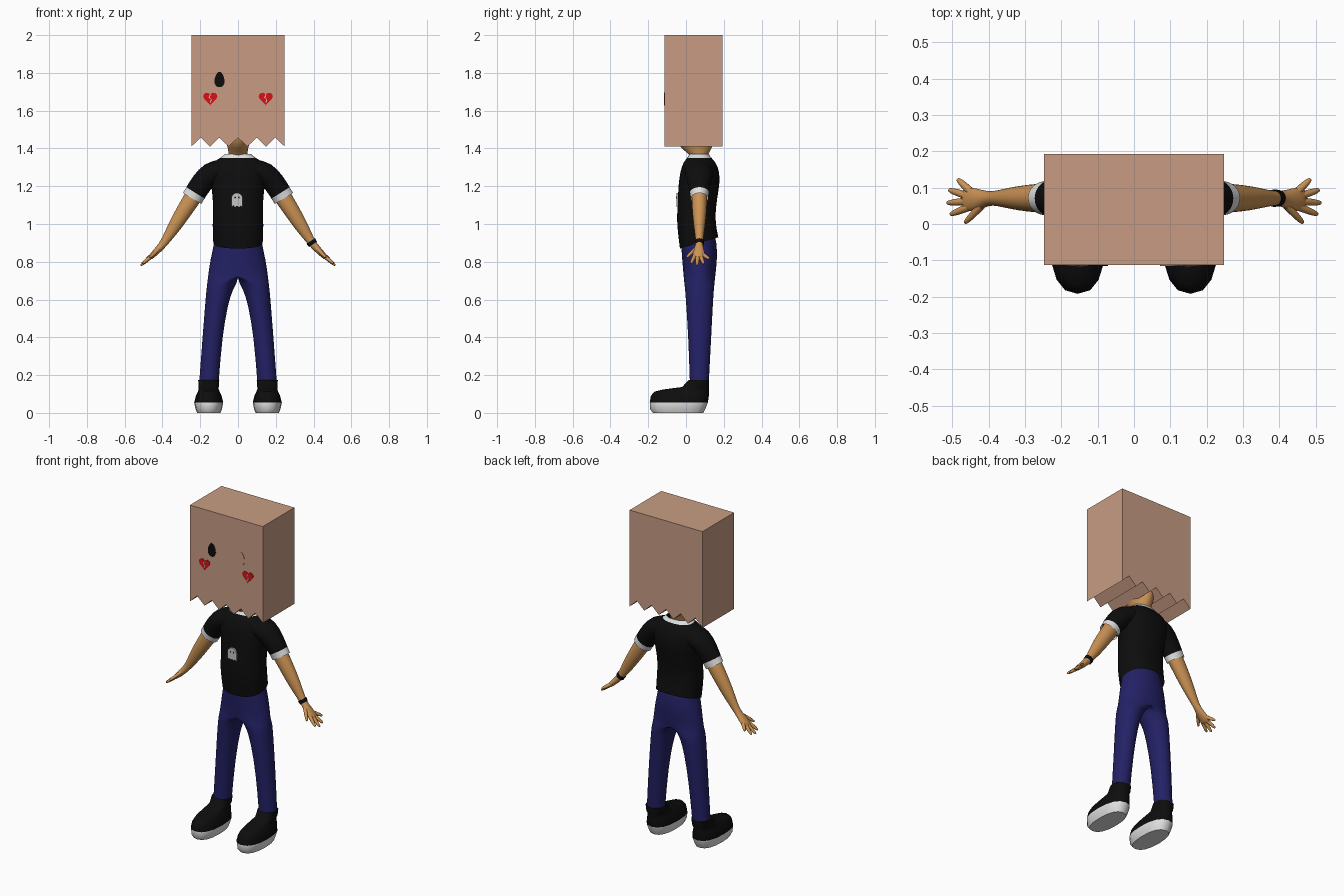
import bpy, bmesh, math
from mathutils import Vector

if "Cube" in bpy.data.objects:
    bpy.data.objects.remove(bpy.data.objects["Cube"])


def material(name, r, g, b):
    m = bpy.data.materials.new(name)
    m.diffuse_color = (r, g, b, 1)
    m.use_nodes = True
    m.node_tree.nodes["Principled BSDF"].inputs["Base Color"].default_value = m.diffuse_color
    return m


PAPER = material("paper", 0.58, 0.335, 0.23)
SKIN = material("skin", 0.60, 0.29, 0.09)
BLACK = material("black", 0.004, 0.004, 0.004)
NAVY = material("navy", 0.017, 0.015, 0.13)
WHITE = material("white", 0.75, 0.75, 0.75)
GREY = material("pale grey", 0.55, 0.55, 0.55)
RED = material("red", 0.68, 0.006, 0.008)


def finish(name, bm, mats, mirror=False, subsurf=0, angle=50):
    bmesh.ops.recalc_face_normals(bm, faces=bm.faces)
    me = bpy.data.meshes.new(name)
    bm.to_mesh(me)
    bm.free()
    for m in mats:
        me.materials.append(m)
    ob = bpy.data.objects.new(name, me)
    bpy.context.collection.objects.link(ob)
    bpy.ops.object.select_all(action='DESELECT')
    ob.select_set(True)
    bpy.context.view_layer.objects.active = ob
    bpy.ops.object.shade_smooth_by_angle(angle=math.radians(angle))
    if mirror:
        ob.modifiers.new("mirror", 'MIRROR')
    if subsurf:
        s = ob.modifiers.new("smooth", 'SUBSURF')
        s.levels = s.render_levels = subsurf
    return ob


def loft(name, rings, mats, seg_mat=None, caps=(False, False), **kw):
    """Skin a list of rings; seg_mat gives the material index per segment."""
    seg_mat = seg_mat or [0] * (len(rings) - 1)
    bm = bmesh.new()
    rows = [[bm.verts.new(p) for p in r] for r in rings]
    n = len(rows[0])
    for i in range(len(rows) - 1):
        for j in range(n):
            k = (j + 1) % n
            quad = [rows[i][j], rows[i][k], rows[i + 1][k], rows[i + 1][j]]
            if all(abs(v.co.x) < 1e-6 for v in quad):
                continue        # hidden wall on the mirror plane
            bm.faces.new(quad).material_index = seg_mat[i]
    for use, row, m in ((caps[0], rows[0], seg_mat[0]), (caps[1], rows[-1], seg_mat[-1])):
        if use:
            bm.faces.new(row).material_index = m
    return finish(name, bm, mats, **kw)


def flat_ring(z, cx, rx, y0, y1, k=0, tilt=0, p=2.0, n=24):
    """Horizontal ring; k=1 gives a half ellipse closed on x=0, tilt raises the back."""
    pts = []
    for i in range(n):
        a = 2 * math.pi * i / n
        c, s = [math.copysign(abs(v) ** (2 / p), v) if abs(v) > 1e-9 else 0.0
                for v in (math.cos(a), math.sin(a))]
        x = (1 - k) * (cx + rx * c) + k * rx * max(0, c)
        pts.append((x, (y0 + y1) / 2 + (y1 - y0) / 2 * s, z + tilt * s))
    return pts


def limb(points, n=16):
    """Rings along a path of (x, y, z, radius in y, radius across)."""
    out = []
    for i, (x, y, z, ry, rt) in enumerate(points):
        a, b = points[max(i - 1, 0)], points[min(i + 1, len(points) - 1)]
        t = (Vector(b[:3]) - Vector(a[:3])).normalized()
        v = t.cross(Vector((0, 1, 0))).normalized()
        u = v.cross(t)
        out.append([Vector((x, y, z)) + u * ry * math.cos(w) + v * rt * math.sin(w)
                    for w in (2 * math.pi * j / n for j in range(n))])
    return out


def plate(name, pts, y, depth, mat):
    """Outline in x, z extruded backwards from y."""
    bm = bmesh.new()
    f = bm.faces.new([bm.verts.new((x, y, z)) for x, z in pts])
    r = bmesh.ops.extrude_face_region(bm, geom=[f])
    bmesh.ops.translate(bm, vec=(0, depth, 0),
                        verts=[g for g in r['geom'] if isinstance(g, bmesh.types.BMVert)])
    return finish(name, bm, [mat], angle=20)


# paper bag with a zigzag lower edge
zig = [(-0.247 + 0.0494 * i, 1.41 if i % 2 == 0 else 1.457) for i in range(11)]
plate("paper_bag", [(-0.247, 2.0)] + zig + [(0.247, 2.0)], -0.113, 0.306, PAPER)

# egg-shaped eyes and split hearts
turn = [2 * math.pi * i / 24 for i in range(24)]
for side, mat in ((-1, BLACK), (1, PAPER)):
    cx = 0.098 * side
    plate("eye", [(cx + (0.026 - 0.006 * math.sin(a)) * math.cos(a), 1.765 + 0.041 * math.sin(a))
                  for a in turn], -0.115, 0.004, mat)
    hx = 0.147 * side
    plate("heart", [(hx + 0.0375 * math.sin(a) ** 3,
                     1.667 + 0.0024 * (13 * math.cos(a) - 5 * math.cos(2 * a)
                                       - 2 * math.cos(3 * a) - math.cos(4 * a))) for a in turn],
          -0.116, 0.005, RED)
    crack = [(0, 1.682), (-0.006, 1.668), (0.006, 1.660), (0, 1.642)]
    plate("heart_crack", [(hx - 0.0025 + x, z) for x, z in crack]
          + [(hx + 0.0025 + x, z) for x, z in reversed(crack)], -0.1175, 0.004, WHITE)

# neck and jaw running up into the bag
loft("neck", [flat_ring(1.33, 0, 0.05, 0.03, 0.11), flat_ring(1.36, 0, 0.047, 0.028, 0.112),
              flat_ring(1.405, 0, 0.055, -0.03, 0.14), flat_ring(1.44, 0, 0.065, -0.06, 0.15),
              flat_ring(1.55, 0, 0.08, -0.07, 0.16)], [SKIN], caps=(False, True), subsurf=1)

# shirt body with white collar
body = [(0.90, 0.132, -0.033, 0.172), (1.00, 0.137, -0.050, 0.157), (1.07, 0.131, -0.047, 0.157),
        (1.15, 0.136, -0.043, 0.168), (1.22, 0.145, -0.040, 0.180), (1.28, 0.152, -0.030, 0.177),
        (1.325, 0.142, -0.016, 0.160), (1.352, 0.088, 0.008, 0.132), (1.370, 0.072, 0.018, 0.122)]
loft("shirt", [flat_ring(z, 0, r, a, b, tilt=0.03 if z == 0.90 else 0, p=2.3)
               for z, r, a, b in body], [BLACK, WHITE], [0] * 7 + [1], subsurf=1)

# sleeves with white hems
loft("sleeves", limb([(0.08, 0.07, 1.285, 0.08, 0.06), (0.145, 0.07, 1.272, 0.078, 0.064),
                      (0.195, 0.07, 1.215, 0.062, 0.060), (0.228, 0.071, 1.160, 0.051, 0.058),
                      (0.243, 0.071, 1.135, 0.048, 0.058)]),
     [BLACK, WHITE], [0, 0, 0, 1], mirror=True, subsurf=1)

# bare arms with palms
loft("arms", limb([(0.215, 0.071, 1.18, 0.042, 0.048), (0.243, 0.071, 1.135, 0.042, 0.047),
                   (0.285, 0.071, 1.07, 0.039, 0.043), (0.335, 0.071, 0.99, 0.031, 0.037),
                   (0.375, 0.071, 0.925, 0.021, 0.025), (0.403, 0.07, 0.885, 0.019, 0.020),
                   (0.432, 0.067, 0.855, 0.032, 0.018), (0.462, 0.068, 0.825, 0.034, 0.014),
                   (0.470, 0.068, 0.817, 0.026, 0.009)]),
     [SKIN], caps=(False, True), mirror=True, subsurf=1)

# spread fingers: base and tip
fingers = {"thumbs": ((0.420, 0.050, 0.868), (0.466, 0.002, 0.822)),
           "index_fingers": ((0.455, 0.046, 0.832), (0.506, 0.026, 0.790)),
           "middle_fingers": ((0.460, 0.062, 0.828), (0.515, 0.058, 0.780)),
           "ring_fingers": ((0.460, 0.078, 0.828), (0.510, 0.094, 0.788)),
           "little_fingers": ((0.450, 0.090, 0.838), (0.486, 0.124, 0.815))}
for name, (a, b) in fingers.items():
    a, b = Vector(a), Vector(b)
    loft(name, limb([(*a.lerp(b, t), r, r) for t, r in
                     ((0, 0.012), (0.5, 0.011), (0.9, 0.008), (1, 0.004))], 8),
         [SKIN], caps=(False, True), mirror=True, subsurf=1)

# wristband on one arm
loft("wristband", limb([(0.385, 0.071, 0.910, 0.024, 0.027), (0.397, 0.071, 0.892, 0.023, 0.025)]),
     [BLACK], caps=(True, True))

# trousers: half of the hips and one leg, mirrored
legs = [(0.96, 0, 0.118, -0.020, 0.145, 1), (0.90, 0, 0.127, -0.028, 0.166, 1),
        (0.80, 0, 0.150, -0.020, 0.165, 1), (0.73, 0, 0.159, -0.014, 0.156, 1),
        (0.69, 0.083, 0.080, -0.010, 0.152, 0), (0.65, 0.098, 0.070, -0.005, 0.148, 0),
        (0.58, 0.113, 0.061, 0.000, 0.143, 0), (0.40, 0.136, 0.052, 0.012, 0.134, 0),
        (0.16, 0.154, 0.052, 0.020, 0.121, 0)]
loft("trousers", [flat_ring(*r) for r in legs], [NAVY], mirror=True, subsurf=1)

# shoes: white sole, black upper
shoe = [(0.00, 0.062, -0.175, 0.092), (0.02, 0.070, -0.190, 0.102), (0.055, 0.077, -0.192, 0.116),
        (0.09, 0.068, -0.186, 0.121), (0.112, 0.058, -0.168, 0.122), (0.124, 0.053, -0.120, 0.122),
        (0.137, 0.053, -0.020, 0.123), (0.175, 0.056, 0.014, 0.123)]
loft("shoes", [flat_ring(z, 0.155, r, a, b, p=2.4, n=16) for z, r, a, b in shoe],
     [WHITE, BLACK], [0, 0, 1, 1, 1, 1, 1], caps=(True, True), mirror=True)

# small ghost print on the chest
dome = [(-0.005 + 0.03 * math.cos(a), 1.135 + 0.03 * math.sin(a))
        for a in (math.pi * i / 10 for i in range(11))]
hem = [(-0.035 + 0.01 * i, 1.09 if i % 2 == 0 else 1.097) for i in range(7)]
plate("ghost_print", dome + hem, -0.0515, 0.009, GREY)
for x in (-0.015, 0.005):
    plate("ghost_eye", [(x + 0.004 * math.cos(a), 1.14 + 0.006 * math.sin(a)) for a in turn[::2]],
          -0.0525, 0.003, BLACK)
